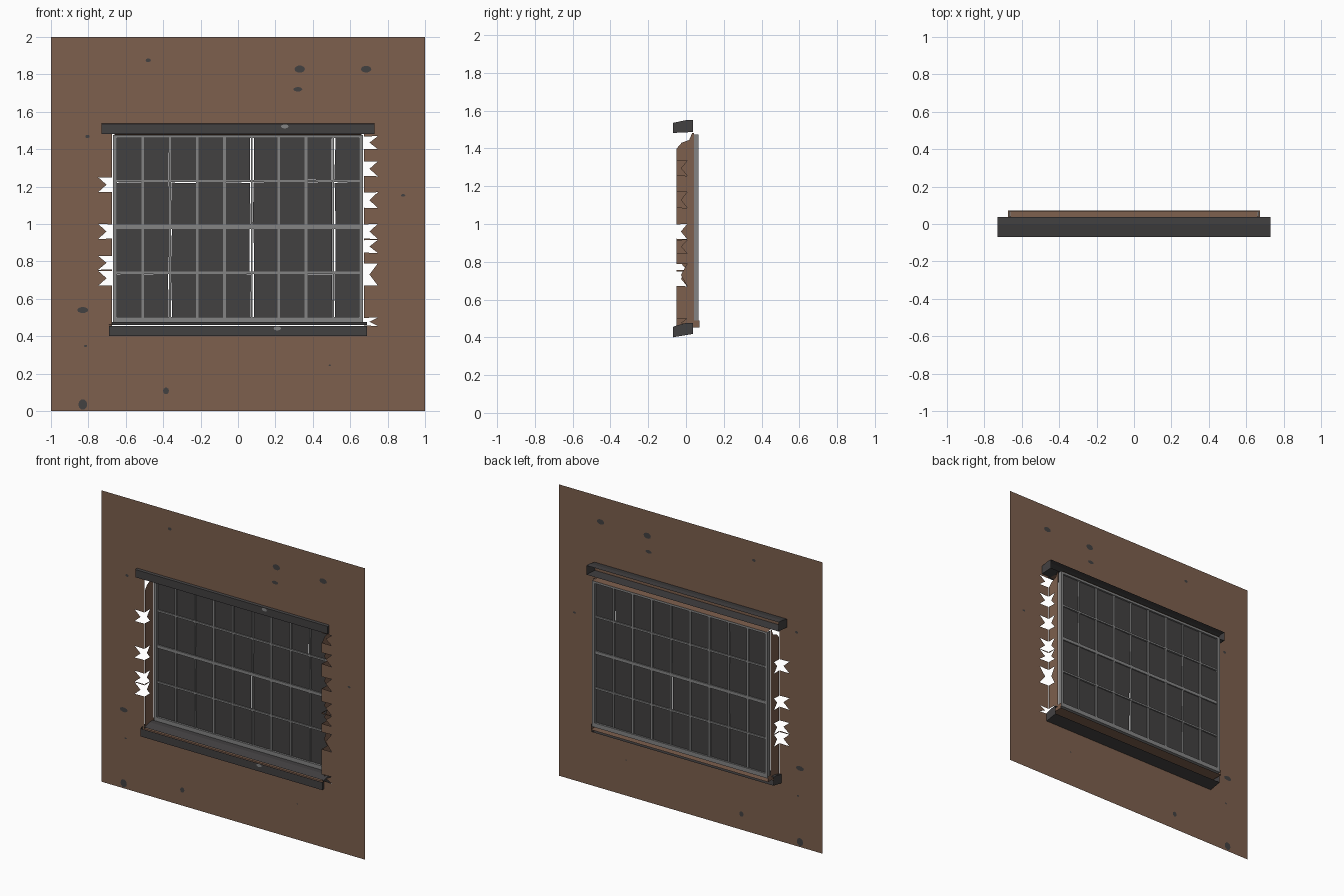
import bpy, math, random

if "Cube" in bpy.data.objects:
    bpy.data.objects.remove(bpy.data.objects["Cube"])
random.seed(4)

def material(name, col):
    m = bpy.data.materials.new(name)
    m.diffuse_color = (*col, 1)
    m.use_nodes = True
    m.node_tree.nodes["Principled BSDF"].inputs["Base Color"].default_value = m.diffuse_color
    return m

BROWN = material("brown wall", (0.205, 0.115, 0.075))
DARK = material("dark charcoal", (0.055, 0.052, 0.053))
GREY = material("grey metal", (0.23, 0.23, 0.23))

def build(name, polys, mat):
    """Mesh object from a list of polygons (each a list of points)."""
    verts, faces = [], []
    for p in polys:
        faces.append(range(len(verts), len(verts) + len(p)))
        verts += p
    me = bpy.data.meshes.new(name)
    me.from_pydata(verts, [], [list(f) for f in faces])
    me.materials.append(mat)
    ob = bpy.data.objects.new(name, me)
    bpy.context.collection.objects.link(ob)
    return ob

def box(x0, x1, y0, y1, z0, z1):
    c = [(x, y, z) for x in (x0, x1) for y in (y0, y1) for z in (z0, z1)]
    ids = ((0, 1, 3, 2), (4, 6, 7, 5), (0, 4, 5, 1), (2, 3, 7, 6), (0, 2, 6, 4), (1, 5, 7, 3))
    return [[c[i] for i in f] for f in ids]

WY, OX, ZB, ZT = -0.053, 0.673, 0.452, 1.481

# Chipped brick corners: fishtail notches cut in wall and jamb
notches = {-1: [(.67, .75), (.755, .83), (.92, 1.0), (1.17, 1.25)],
           1: [(.455, .50), (.67, .79), (.845, .915), (.92, 1.0),
               (1.085, 1.17), (1.255, 1.335), (1.40, 1.47)]}

def notched_edge(side, depth):
    """(inset, z) points going up the opening edge."""
    pts = []
    for a, b in notches[side]:
        pts += [(0, a + .002), (depth, a), (depth * .4, (a + b) / 2), (depth, b), (0, b - .002)]
    return pts

# Wall sheet around the opening
wall = [[(-1, WY, 0), (1, WY, 0), (1, WY, ZB), (-1, WY, ZB)],
        [(-1, WY, ZT), (1, WY, ZT), (1, WY, 2), (-1, WY, 2)]]
for s in (-1, 1):
    edge = [(0, ZB)] + notched_edge(s, .075) + [(0, ZT)]
    p = [(s, WY, ZB)] + [(s * (OX + d), WY, z) for d, z in edge] + [(s, WY, ZT)]
    wall.append(p if s < 0 else p[::-1])
build("wall", wall, BROWN)

# Reveal: two jambs, header and base, set back into the opening
reveal = []
for s in (-1, 1):
    edge = [(.004, ZB)] + [(d + .004, z) for d, z in notched_edge(s, .055) if z < 1.39]
    edge += [(.004, 1.40), (.03, 1.43), (.07, 1.445), (.085, ZT)]
    p = [(s * OX, WY + d, z) for d, z in edge] + [(s * OX, .042, ZT), (s * OX, .042, ZB)]
    reveal.append(p if s > 0 else p[::-1])
reveal.append([(-.66, WY, ZT), (-.66, .07, ZT - .004), (.66, .07, ZT - .004), (.66, WY, ZT)])
reveal.append([(-OX, WY, ZB), (OX, WY, ZB), (OX, .072, ZB), (-OX, .072, ZB)])
for s in (-1, 1):
    reveal.append([(s * OX, .04, ZB), (s * OX, .072, ZB), (s * OX, .072, .49), (s * OX, .04, .49)])
build("window_reveal", reveal, BROWN)

# Lintel and sill: hollow channels open at the back
def channel(name, half, strips):
    polys = []
    for (y0, z0), (y1, z1) in strips:
        polys.append([(-half, y0, z0), (half, y0, z0), (half, y1, z1), (-half, y1, z1)])
    ring = []
    for a, b in strips:
        for q in (a, b):
            if q not in ring:
                ring.append(q)
    for s in (-1, 1):
        e = [(s * half, y, z) for y, z in ring]
        polys.append(e if s < 0 else e[::-1])
    return build(name, polys, DARK)

channel("lintel", .73, [((.037, 1.487), (-.07, 1.482)), ((-.07, 1.482), (-.07, 1.535)),
                        ((-.07, 1.535), (0, 1.55)), ((0, 1.55), (.037, 1.55))])
channel("sill", .69, [((.037, .418), (-.07, .40)), ((-.07, .40), (-.07, .454)),
                      ((-.055, .461), (0, .476)), ((0, .476), (.037, .476))])

# Window frame and glazing bars
FX, FB, FT, Y0, Y1 = .667, .472, 1.475, .04, .066
frame = box(-FX, FX, Y0, Y1, FT - .015, FT) + box(-FX, FX, Y0, Y1, FB, FB + .03)
for s in (-1, 1):
    a, b = sorted((s * FX, s * (FX - .02)))
    frame += box(a, b, Y0, Y1, FB + .03, FT - .015)
build("window_frame", frame, GREY)

xs = [-.655 + i * 1.31 / 9 for i in range(10)]
zs = [.495, .74, .985, 1.23, 1.463]
loose = (2, 5, 8)                       # bars with broken glass gaps beside them
bars = []
for i, x in enumerate(xs[1:-1], 1):
    w = .0045 if i in loose else .0075
    bars += box(x - w, x + w, .047, .061, FB + .03, FT - .015)
for z, h in zip(zs[1:4], (.006, .011, .006)):
    bars += box(-FX + .02, FX - .02, .046, .062, z - h, z + h)
build("glazing_bars", bars, GREY)

# Dark panes, slightly ragged so slivers of light show beside some bars
panes = []
for i in range(9):
    for j in range(4):
        l = .011 if i in loose else .003
        r = .009 if i + 1 in loose else .003
        g = lambda m: random.uniform(.3, 1.2) * m
        x0, x1, z0, z1 = xs[i], xs[i + 1], zs[j], zs[j + 1]
        v = .009 if j in (0, 1, 2) else .003
        panes.append([(x0 + g(l), .054, z0 + g(.007)), (x1 - g(r), .054, z0 + g(.007)),
                      (x1 - g(r), .054, z1 - g(v)), (x0 + g(l), .054, z1 - g(v))])
build("window_panes", panes, DARK)

# Flat blotches
def blot(x, z, rx, rz, y, flip=False):
    p = [(x + rx * math.cos(k * math.pi / 5), y, z + rz * math.sin(k * math.pi / 5))
         for k in range(10)]
    return p[::-1] if flip else p

spots = [(-.48, 1.875, .014, .01), (.33, 1.828, .028, .02), (.685, 1.828, .028, .018),
         (.32, 1.72, .024, .012), (-.805, 1.468, .012, .009), (.883, 1.153, .012, .007),
         (-.83, .54, .03, .016), (-.815, .348, .009, .006), (-.385, .108, .016, .018),
         (-.83, .035, .024, .028), (.49, .245, .006, .004)]
build("wall_blotches", [blot(*s, WY - .002) for s in spots] +
      [blot(*s, WY + .002, True) for s in spots], DARK)
build("trim_blotches", [blot(.25, 1.522, .02, .011, -.072), blot(.21, .442, .02, .011, -.072)], GREY)
